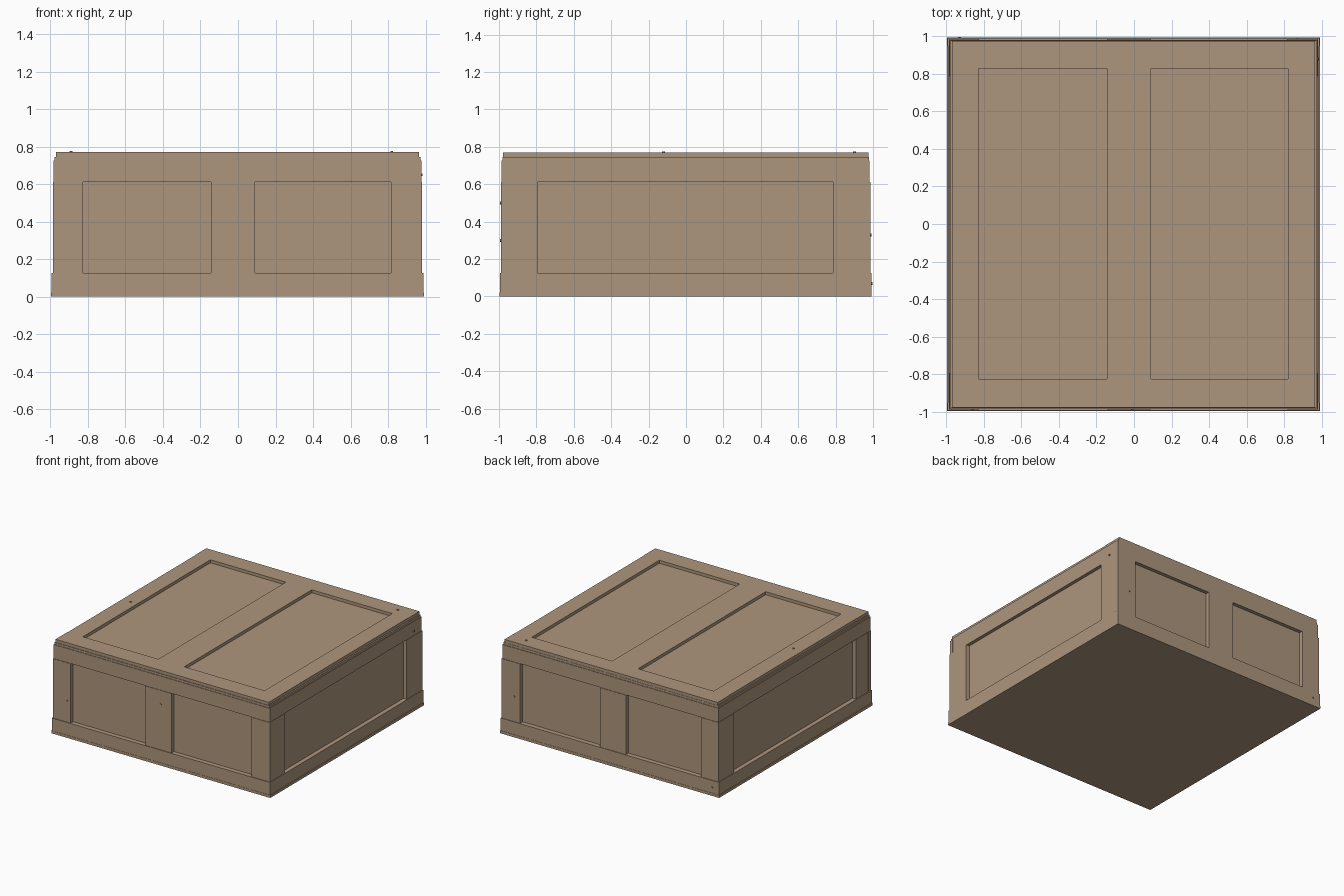
import bpy, math

if "Cube" in bpy.data.objects:
    bpy.data.objects.remove(bpy.data.objects["Cube"])

wood = bpy.data.materials.new("tan_wood")
wood.diffuse_color = (0.42, 0.305, 0.205, 1)
wood.use_nodes = True
wood.node_tree.nodes["Principled BSDF"].inputs["Base Color"].default_value = wood.diffuse_color


def box(name, x, y, z):
    """Board from (min, max) ranges on each axis."""
    lo, hi = zip(x, y, z)
    verts = [(px, py, pz) for pz in (lo[2], hi[2])
             for px, py in ((lo[0], lo[1]), (hi[0], lo[1]), (hi[0], hi[1]), (lo[0], hi[1]))]
    faces = [(3, 2, 1, 0), (4, 5, 6, 7)]
    faces += [(i, (i + 1) % 4, (i + 1) % 4 + 4, i + 4) for i in range(4)]
    mesh = bpy.data.meshes.new(name)
    mesh.from_pydata(verts, [], faces)
    mesh.materials.append(wood)
    ob = bpy.data.objects.new(name, mesh)
    bpy.context.collection.objects.link(ob)
    return ob


def nail(loc, rot):
    bpy.ops.mesh.primitive_cylinder_add(vertices=6, radius=0.008, depth=0.014,
                                        location=loc, rotation=rot)
    ob = bpy.context.object
    ob.name = "nail"
    ob.data.materials.append(wood)


# inner box that forms the recessed panels, and base plate
box("inner_panels", (-0.955, 0.95), (-0.957, 0.952), (0.01, 0.73))
box("base_plate", (-0.996, 0.991), (-0.997, 0.993), (0, 0.022))

# front and back frames: rails, corner posts, centre post
for side, s in (("front", -1), ("back", 1)):
    def span(out):
        return tuple(sorted((s * 0.952 - 0.002, s * out - 0.002)))
    box(side + "_bottom_rail", (-0.993, 0.988), span(0.993), (0.005, 0.125))
    box(side + "_top_rail", (-0.984, 0.979), span(0.984), (0.612, 0.727))
    for part, x in (("left_post", (-0.987, -0.825)), ("centre_post", (-0.145, 0.09)),
                    ("right_post", (0.815, 0.982))):
        box(f"{side}_{part}", x, span(0.988), (0.125, 0.612))

# side frames fitted between the front and back boards
for side, s in (("left", -1), ("right", 1)):
    def span(out):
        return tuple(sorted((s * 0.95 - 0.0025, s * out - 0.0025)))
    box(side + "_bottom_rail", span(0.988), (-0.955, 0.95), (0.022, 0.125))
    box(side + "_top_rail", span(0.980), (-0.955, 0.95), (0.612, 0.727))
    box(side + "_front_post", span(0.983), (-0.955, -0.795), (0.125, 0.612))
    box(side + "_back_post", span(0.983), (-0.955 + 1.74, 0.95), (0.125, 0.612))

# lid: plate, end rails and long boards
box("lid_plate", (-0.978, 0.973), (-0.982, 0.978), (0.727, 0.745))
box("lid_front_rail", (-0.971, 0.964), (-0.978, -0.825), (0.745, 0.77))
box("lid_back_rail", (-0.971, 0.964), (0.828, 0.976), (0.745, 0.77))
for part, x in (("left", (-0.968, -0.83)), ("centre", (-0.145, 0.09)), ("right", (0.82, 0.961))):
    box(f"lid_{part}_board", x, (-0.825, 0.828), (0.745, 0.77))

# a few nail heads standing slightly proud
q = math.pi / 2
for x, y in ((-0.89, -0.12), (0.82, 0.90)):
    nail((x, y, 0.769), (0, 0, 0))
for x, z in ((-0.86, 0.3), (-0.01, 0.5)):
    nail((x, -0.988, z), (q, 0, 0))
for x, y, z in ((0.87, 0.986, 0.33), (-0.93, 0.991, 0.07)):
    nail((x, y, z), (q, 0, 0))
nail((0.977, 0.88, 0.65), (0, q, 0))
